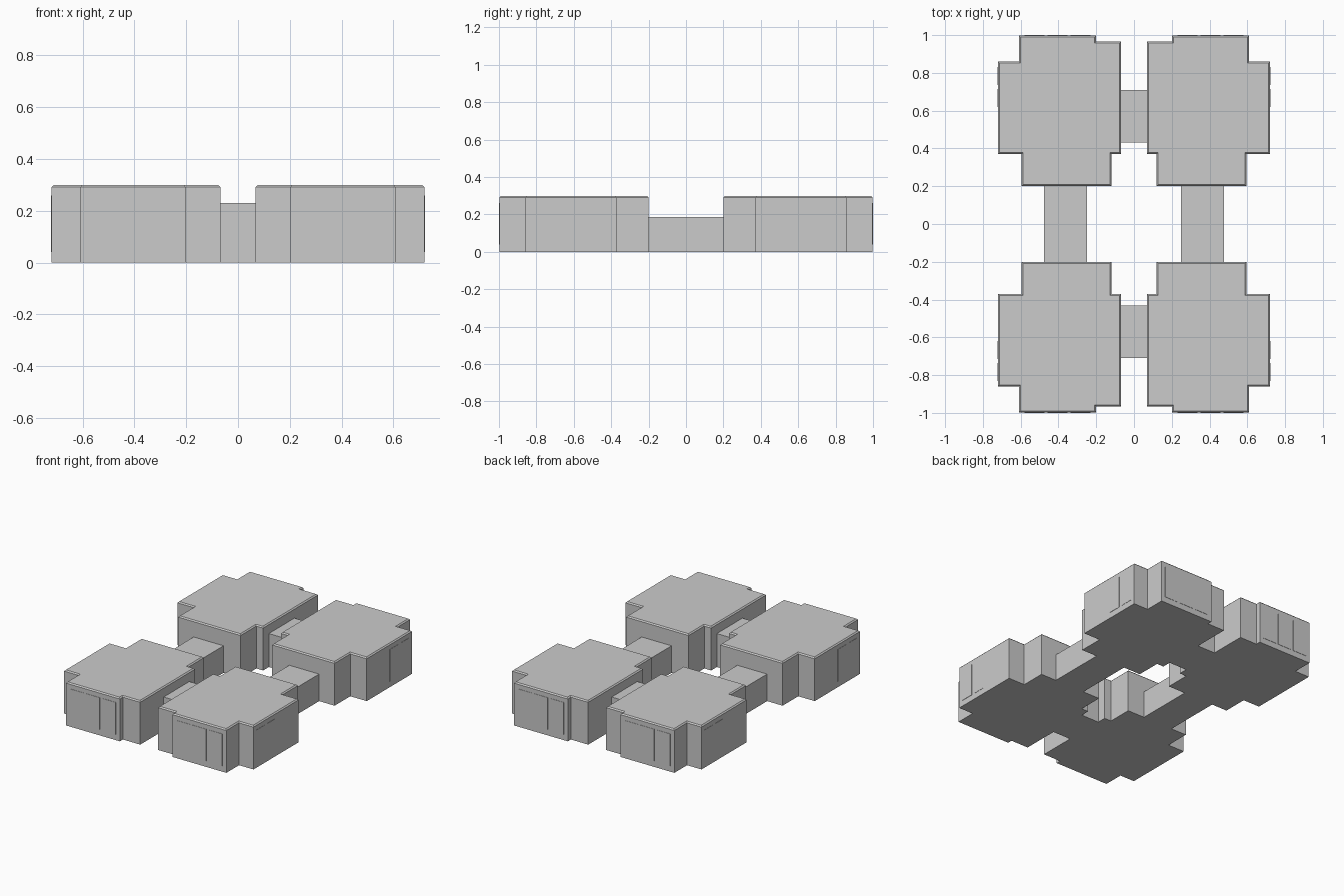
import bpy, bmesh

if "Cube" in bpy.data.objects:
    bpy.data.objects.remove(bpy.data.objects["Cube"])

OUTLINE = [(0.12, 0.20), (0.595, 0.20), (0.595, 0.37), (0.72, 0.37), (0.72, 0.86),
           (0.61, 0.86), (0.61, 0.998), (0.20, 0.998), (0.20, 0.965), (0.068, 0.965),
           (0.068, 0.37), (0.12, 0.37)]
WALL_TOP, ROOF_TOP, RIM = 0.291, 0.299, 0.008


def finish(bm, name):
    bmesh.ops.recalc_face_normals(bm, faces=bm.faces)
    mesh = bpy.data.meshes.new(name)
    bm.to_mesh(mesh)
    bm.free()
    obj = bpy.data.objects.new(name, mesh)
    bpy.context.collection.objects.link(obj)


def box(name, xs, ys, zs):
    bm = bmesh.new()
    bmesh.ops.create_cube(bm, size=1)
    for v in bm.verts:
        for i, r in enumerate((xs, ys, zs)):
            v.co[i] = r[0] + (v.co[i] + 0.5) * (r[1] - r[0])
    finish(bm, name)


def pod(name, sx, sy):
    pts = OUTLINE if sx * sy > 0 else OUTLINE[::-1]
    bm = bmesh.new()
    low = [bm.verts.new((x * sx, y * sy, 0)) for x, y in pts]
    high = [bm.verts.new((x * sx, y * sy, WALL_TOP)) for x, y in pts]
    bm.faces.new(low[::-1])
    top = bm.faces.new(high)
    for i in range(len(pts)):
        j = (i + 1) % len(pts)
        bm.faces.new((low[i], low[j], high[j], high[i]))
    bm.normal_update()
    # chamfered roof rim
    bmesh.ops.inset_region(bm, faces=[top], thickness=RIM, depth=ROOF_TOP - WALL_TOP,
                           use_even_offset=True)
    finish(bm, name)


for sx, side in ((1, "right"), (-1, "left")):
    for sy, end in ((1, "back"), (-1, "front")):
        tag = f"{end}_{side}"
        # main building block
        pod(f"block_{tag}", sx, sy)
        # thin window panels on the end wall
        for a, b in ((0.23, 0.335), (0.352, 0.458), (0.475, 0.58)):
            box(f"end_window_{tag}", sorted((a * sx, b * sx)),
                sorted((0.99 * sy, 1.0 * sy)), (0.04, 0.26))
        # thin window panels on the side wall
        for a, b in ((0.62, 0.715), (0.735, 0.83)):
            box(f"side_window_{tag}", sorted((0.71 * sx, 0.722 * sx)),
                sorted((a * sy, b * sy)), (0.04, 0.26))
    # long corridor joining front and back blocks
    box(f"corridor_{side}", sorted((0.25 * sx, 0.477 * sx)), (-0.2, 0.2), (0, 0.186))

# short passages joining left and right blocks
for sy, end in ((1, "back"), (-1, "front")):
    box(f"passage_{end}", (-0.068, 0.068), sorted((0.432 * sy, 0.71 * sy)), (0, 0.23))
